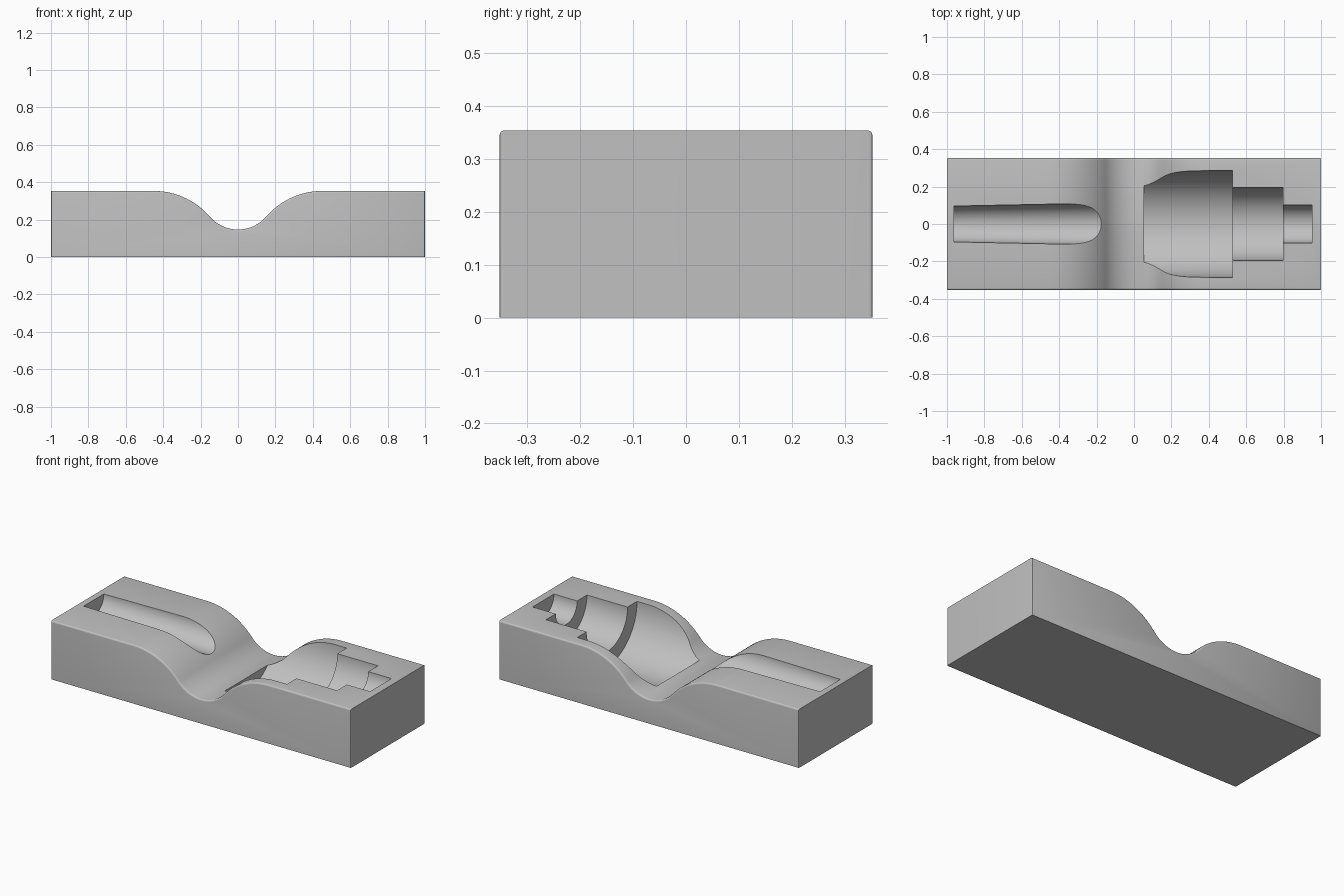
import bpy, bmesh, math

if "Cube" in bpy.data.objects:
    bpy.data.objects.remove(bpy.data.objects["Cube"], do_unlink=True)

TOP, HALF_Y = 0.353, 0.352

grey = bpy.data.materials.new("plain grey")
grey.use_nodes = True
colour = (0.53, 0.53, 0.53, 1)
grey.diffuse_color = colour
grey.node_tree.nodes["Principled BSDF"].inputs["Base Color"].default_value = colour


def make_object(name, bm):
    bmesh.ops.recalc_face_normals(bm, faces=bm.faces[:])
    mesh = bpy.data.meshes.new(name)
    bm.to_mesh(mesh)
    bm.free()
    mesh.materials.append(grey)
    obj = bpy.data.objects.new(name, mesh)
    bpy.context.collection.objects.link(obj)
    return obj


def arc(cx, cz, radius, start, end, count):
    angles = [start + (end - start) * i / count for i in range(count + 1)]
    return [(cx + radius * math.cos(a), cz + radius * math.sin(a)) for a in angles]


def valley_outline():
    # Crest arc and valley arc meet at a shared tangent
    reach, low, r = 0.45, 0.147, 0.2
    drop = TOP - low
    big = (reach ** 2 + drop ** 2) / (2 * drop) - r
    tilt = math.asin(reach / (big + r))
    up = math.pi / 2
    crest = arc(-reach, TOP - big, big, up, up - tilt, 24)
    bowl = arc(0, low + r, r, -up - tilt, -up, 16)
    half = [(-1, 0), (-1, TOP)] + crest + bowl[1:]
    return half + [(-x, z) for x, z in reversed(half[:-1])]


def revolved(name, profile, segments=96):
    # Solid turned around the x axis at the height of the top face
    bm = bmesh.new()
    rings = []
    for x, r in profile:
        angles = [2 * math.pi * (i + 0.5) / segments for i in range(segments)]
        rings.append([bm.verts.new((x, r * math.cos(a), TOP + r * math.sin(a))) for a in angles])
    for a, b in zip(rings, rings[1:]):
        for i in range(segments):
            j = (i + 1) % segments
            bm.faces.new((a[i], a[j], b[j], b[i]))
    bm.faces.new(rings[0])
    bm.faces.new(rings[-1])
    obj = make_object(name, bm)
    obj.hide_render = True
    obj.hide_set(True)
    return obj


# Block with a valley across the middle
bm = bmesh.new()
face = bm.faces.new([bm.verts.new((x, -HALF_Y, z)) for x, z in valley_outline()])
result = bmesh.ops.extrude_face_region(bm, geom=[face])
for v in result["geom"]:
    if isinstance(v, bmesh.types.BMVert):
        v.co.y = HALF_Y

# Rounder long top rims, fine rounding on the upright corners
weight = bm.edges.layers.float.new("bevel_weight_edge")
for e in bm.edges:
    a, b = e.verts
    same_side = abs(a.co.y - b.co.y) < 0.01
    if same_side and min(a.co.z, b.co.z) > 0.01:
        e[weight] = 1.0
    elif same_side and abs(a.co.x - b.co.x) < 0.01:
        e[weight] = 0.4
block = make_object("cradle_block", bm)
bevel = block.modifiers.new("rounded_rims", "BEVEL")
bevel.limit_method = "WEIGHT"
bevel.width = 0.01
bevel.segments = 4

# Stepped pocket and tapered groove
stepped = revolved("stepped_pocket_cutter", [
    (0.054, 0.285), (0.526, 0.285), (0.526, 0.195),
    (0.797, 0.195), (0.797, 0.102), (0.952, 0.102)])
groove = revolved("tapered_groove_cutter", [(-0.962, 0.096), (-0.06, 0.114)])
for cutter in (stepped, groove):
    cut = block.modifiers.new(cutter.name, "BOOLEAN")
    cut.operation = "DIFFERENCE"
    cut.solver = "EXACT"
    cut.object = cutter

# Bake the cuts, then shade smooth with sharp edges kept
bpy.context.view_layer.objects.active = block
block.select_set(True)
for m in list(block.modifiers):
    bpy.ops.object.modifier_apply(modifier=m.name)
for cutter in (stepped, groove):
    bpy.data.objects.remove(cutter, do_unlink=True)
bpy.ops.object.shade_smooth_by_angle(angle=math.radians(30))
